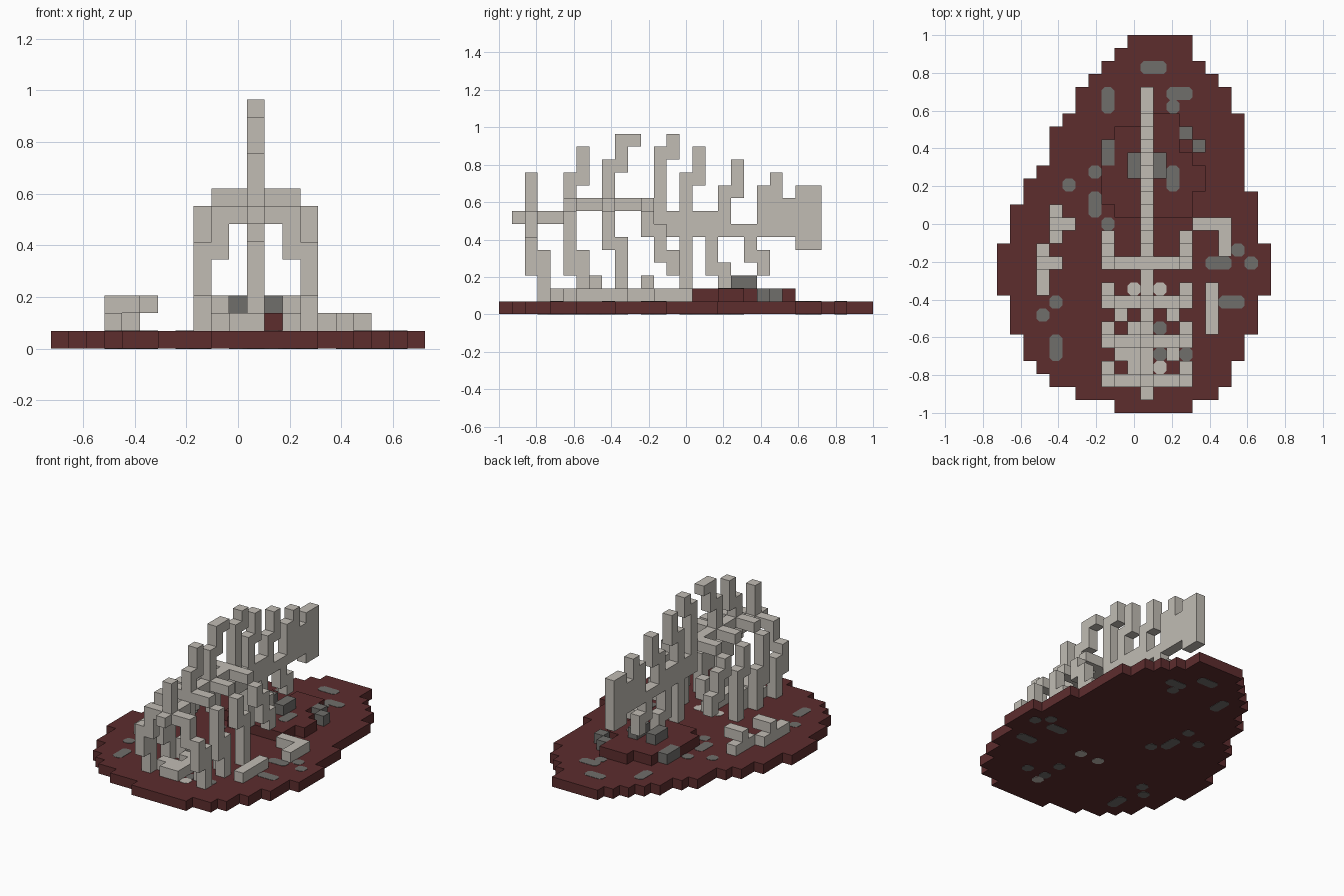
import bpy
import bmesh
from mathutils import Vector

cube = bpy.data.objects.get("Cube")
if cube:
    bpy.data.objects.remove(cube, do_unlink=True)

UNIT = 2 / 29                          # edge of one block
ORIGIN = Vector((-10.5, -14.5, 0))     # grid corner, in blocks
MIDDLE = 11                            # column that carries the spine
SKIN = 0.002                           # thickness of flush patches


def material(name, color):
    mat = bpy.data.materials.new(name)
    mat.use_nodes = True
    mat.diffuse_color = (*color, 1)
    bsdf = mat.node_tree.nodes["Principled BSDF"]
    bsdf.inputs["Base Color"].default_value = (*color, 1)
    bsdf.inputs["Roughness"].default_value = 0.9
    return mat


BONE = material("pale bone", (0.533, 0.503, 0.456))
EARTH = material("dark red earth", (0.109, 0.026, 0.027))
STONE = material("grey stone", (0.162, 0.156, 0.147))


def box(x, y, z, dx=1, dy=1, dz=1):
    """Set of grid cells filling a box."""
    return {(x + a, y + b, z + c)
            for a in range(dx) for b in range(dy) for c in range(dz)}


def boxes(specs):
    return set().union(*(box(*s) for s in specs))


def mirrored(cells):
    """Cells plus their reflection across the spine."""
    return cells | {(2 * MIDDLE - x, y, z) for x, y, z in cells}


def finish(bm, name, mat):
    mesh = bpy.data.meshes.new(name)
    bm.to_mesh(mesh)
    bm.free()
    mesh.materials.append(mat)
    obj = bpy.data.objects.new(name, mesh)
    bpy.context.collection.objects.link(obj)
    return obj


def block_object(name, cells, mat):
    """Skin a set of cells with only its exposed faces."""
    bm = bmesh.new()
    for cell in sorted(cells):
        for axis in range(3):
            for side in (0, 1):
                step = list(cell)
                step[axis] += 2 * side - 1
                if tuple(step) in cells:
                    continue
                ring = []
                for a, b in ((0, 0), (1, 0), (1, 1), (0, 1)):
                    p = Vector(cell) + ORIGIN
                    p[axis] += side
                    p[(axis + 1) % 3] += a
                    p[(axis + 2) % 3] += b
                    ring.append(bm.verts.new(p * UNIT))
                bm.faces.new(ring if side else ring[::-1])
    bmesh.ops.remove_doubles(bm, verts=bm.verts, dist=UNIT / 100)
    return finish(bm, name, mat)


def patches(name, specs, mat):
    """Flush patches with clipped corners, visible above and below."""
    bm = bmesh.new()
    for x, y, level, dx, dy in specs:
        low = Vector((x, y, level)) + ORIGIN
        size = Vector((dx, dy, 1)) * UNIT
        size.z += SKIN
        made = bmesh.ops.create_cube(bm, size=1)["verts"]
        for v in made:
            v.co = low * UNIT + Vector((c * (o + 0.5) for c, o in zip(size, v.co)))
        edges = {e for v in made for e in v.link_edges
                 if abs(e.verts[0].co.z - e.verts[1].co.z) > UNIT / 2}
        bmesh.ops.bevel(bm, geom=list(edges), offset=UNIT * 0.25,
                        segments=1, affect='EDGES')
    return finish(bm, name, mat)


# Ground slab: (rows, first column, end column), from front to back
outline = [(1, 9, 15), (1, 6, 17), (1, 4, 18), (1, 3, 18), (2, 2, 19),
           (3, 1, 20), (4, 0, 21), (3, 1, 20), (1, 2, 20), (1, 2, 19),
           (1, 3, 19), (3, 4, 19), (1, 5, 19), (2, 6, 18), (1, 7, 17),
           (1, 8, 16), (1, 9, 15), (1, 10, 15)]


def slab(rows, y, z):
    cells = set()
    for count, first, end in rows:
        cells |= box(first, y, z, end - first, count)
        y += count
    return cells


ground = block_object("ground_slab", slab(outline, 0, 0), EARTH)
for v in ground.data.vertices:         # let flush patches show underneath
    if v.co.z < SKIN:
        v.co.z = SKIN

# Low mound at the back
mound = [(1, 9, 15), (1, 8, 15), (2, 8, 16), (1, 9, 15), (2, 9, 14), (1, 11, 14)]
block_object("mound", slab(mound, 15, 1), EARTH)

# Flat stones and buried bones: column, row, level, columns, rows
patches("flat_stones", [
    (11, 26, 0, 2, 1), (8, 23, 0, 1, 2), (13, 24, 0, 2, 1), (13, 23, 0, 1, 1),
    (7, 18, 0, 1, 1), (5, 17, 0, 1, 1), (7, 15, 0, 1, 2), (8, 14, 0, 1, 1),
    (18, 12, 0, 1, 1), (16, 11, 0, 2, 1), (19, 11, 0, 1, 1), (17, 8, 0, 2, 1),
    (4, 8, 0, 1, 1), (3, 7, 0, 1, 1), (4, 4, 0, 1, 2), (12, 6, 0, 1, 1),
    (12, 4, 0, 1, 1), (14, 4, 0, 1, 1), (13, 17, 1, 1, 2)], STONE)
patches("buried_bones", [(12, 3, 0, 1, 1), (12, 9, 0, 1, 1), (10, 9, 0, 1, 1)], BONE)

# Raised stones around the mound
block_object("raised_stones", boxes([
    (10, 18, 2, 1, 2), (12, 18, 2, 1, 2), (8, 19, 1, 1, 2),
    (14, 21, 1), (15, 20, 1)]), STONE)

# Spine and the tall end plate: row, level, rows, levels
spine = [(1, 7, 4, 1), (5, 8, 7, 1), (12, 6, 6, 2), (18, 6, 2, 1),
         (20, 6, 3, 3), (23, 5, 2, 5)]
upper_spikes = [(2, 8, 1, 3), (5, 9, 1, 2), (6, 10, 1, 3), (8, 9, 1, 3),
                (9, 11, 1, 3), (10, 13, 1, 1), (12, 8, 1, 5), (13, 12, 1, 2),
                (14, 8, 1, 3), (15, 10, 1, 3), (17, 8, 1, 2), (18, 9, 1, 3),
                (20, 9, 1, 1), (21, 9, 1, 2)]
lower_spikes = [(14, 2, 1, 4), (16, 3, 1, 3), (17, 2, 1, 2),
                (19, 4, 1, 2), (20, 3, 1, 2)]
for name, rows in (("spine", spine), ("upper_spikes", upper_spikes),
                   ("lower_spikes", lower_spikes)):
    block_object(name, boxes((MIDDLE, y, z, 1, dy, dz) for y, z, dy, dz in rows), BONE)

# Ribs: one side as boxes, reflected across the spine
ribs = {
    "front_rib": [(9, 2, 7, 2), (9, 2, 5, 1, 1, 2), (8, 2, 3, 1, 1, 3),
                  (8, 3, 1, 1, 1, 4)],
    "second_rib": [(9, 5, 8, 2), (8, 5, 3, 1, 1, 5), (8, 6, 1, 1, 1, 4),
                   (9, 7, 1, 1, 1, 2)],
    "third_rib": [(9, 8, 8, 2), (8, 8, 5, 1, 1, 3), (8, 9, 1, 1, 1, 5)],
    "back_rib": [(9, 11, 8, 2), (8, 11, 6, 1, 1, 2), (8, 12, 4, 1, 1, 3),
                 (8, 13, 3, 1, 1, 2)],
}
for name, parts in ribs.items():
    block_object(name, mirrored(boxes(parts)), BONE)

# Loose bones on the ground
block_object("breast_bone", boxes([
    (MIDDLE, 3, 1, 1, 7), (10, 3, 1, 1, 2), (9, 4, 1), (10, 6, 1), (13, 4, 1)]), BONE)
block_object("right_bones", boxes([
    (4, 13, 1, 1, 3), (4, 14, 2, 2), (3, 9, 1, 1, 4), (3, 11, 2, 2)]), BONE)
block_object("left_bones", boxes([
    (15, 14, 1, 3), (17, 12, 1, 1, 2), (16, 6, 1, 1, 4)]), BONE)
